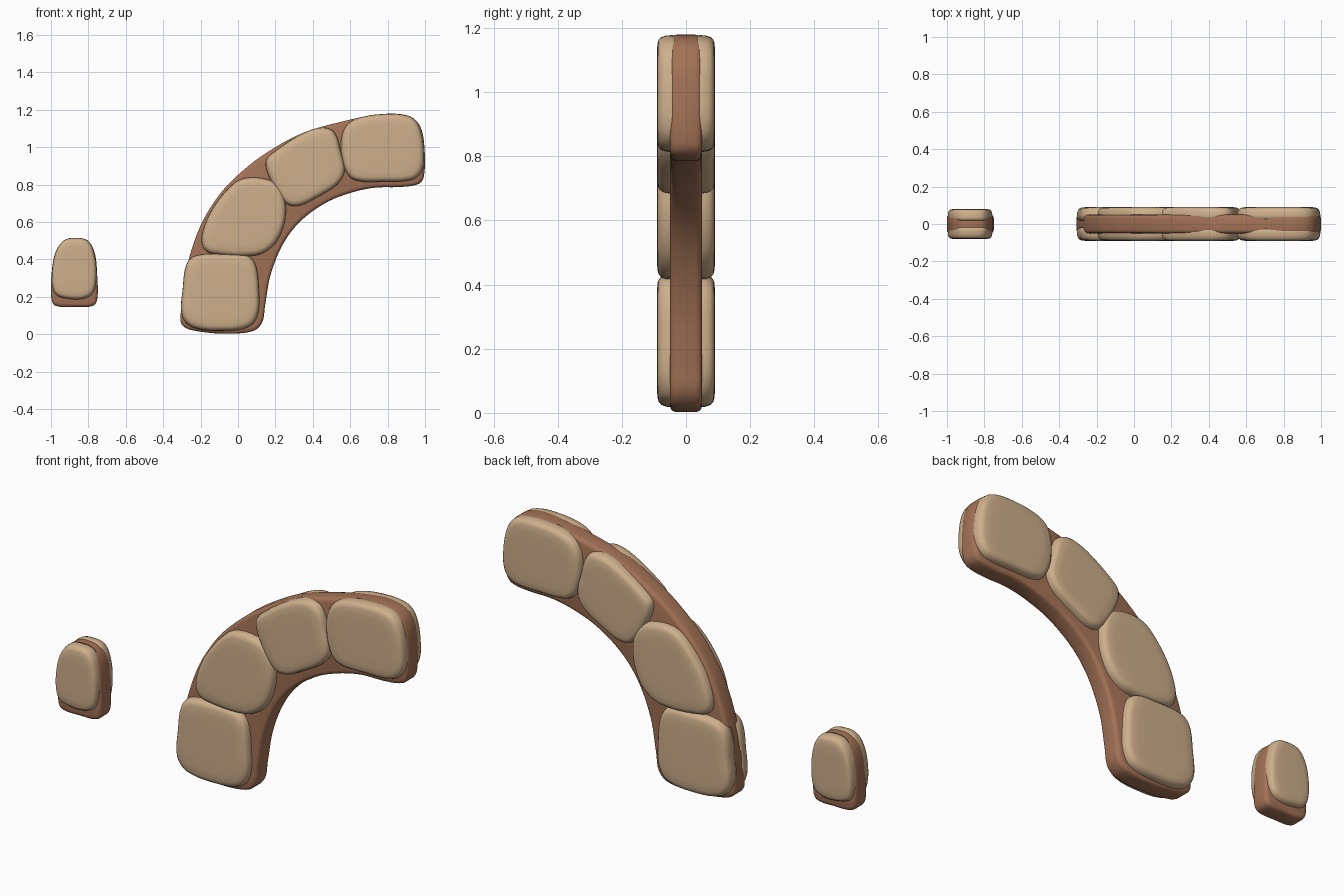
import bpy, bmesh
from mathutils import Vector


def material(name, rgb):
    m = bpy.data.materials.new(name)
    m.diffuse_color = (*rgb, 1)
    return m


TAN = material("tan stone", (0.62, 0.43, 0.26))
BROWN = material("brown mortar", (0.37, 0.17, 0.093))


def smooth_outline(pts, steps=6):
    """Closed centripetal-like Catmull-Rom curve through (x, z) points, made anticlockwise."""
    p = [Vector(q) for q in pts]
    n = len(p)
    if sum(p[i].cross(p[(i + 1) % n]) for i in range(n)) < 0:
        p.reverse()
    out = []
    for i in range(n):
        a, b, c, d = p[i - 1], p[i], p[(i + 1) % n], p[(i + 2) % n]
        # tangents limited by the span length so uneven spacing does not overshoot
        span = (c - b).length
        tb = (c - a).normalized() * span
        tc = (d - b).normalized() * span
        for k in range(steps):
            t = k / steps
            out.append(b * (2*t**3 - 3*t**2 + 1) + tb * (t**3 - 2*t**2 + t)
                       + c * (3*t**2 - 2*t**3) + tc * (t**3 - t**2))
    return out


def loft(name, rings, mat):
    """Skin rings of (outline, y) from back to front, with end caps."""
    bm = bmesh.new()
    loops = [[bm.verts.new((q.x, y, q.y)) for q in ring] for ring, y in rings]
    n = len(loops[0])
    for a, b in zip(loops, loops[1:]):
        for i in range(n):
            j = (i + 1) % n
            bm.faces.new((a[i], a[j], b[j], b[i]))
    bm.faces.new(loops[0])
    bm.faces.new(loops[-1])
    bmesh.ops.recalc_face_normals(bm, faces=bm.faces)
    bmesh.ops.triangulate(bm, faces=[f for f in bm.faces if len(f.verts) > 4])
    me = bpy.data.meshes.new(name)
    bm.to_mesh(me)
    bm.free()
    me.materials.append(mat)
    for f in me.polygons:
        f.use_smooth = True
    ob = bpy.data.objects.new(name, me)
    bpy.context.collection.objects.link(ob)


def slab(name, pts, half):
    """Mortar core with softened rims."""
    o = smooth_outline(pts)
    n = len(o)

    def inset(d):
        res = []
        for i in range(n):
            t = (o[(i + 1) % n] - o[i - 1]).normalized()
            res.append(o[i] + Vector((-t.y, t.x)) * d)
        return res

    prof = [(0.02, half), (0.009, half - 0.003), (0.003, half - 0.009), (0, half - 0.02)]
    rings = [(inset(d), -y) for d, y in prof] + [(inset(d), y) for d, y in reversed(prof)]
    loft(name, rings, BROWN)


def stone(name, pts, depth):
    """A pillow shaped stone on the front and its twin on the back."""
    o = smooth_outline(pts)
    c = sum(o, Vector((0, 0))) / len(o)
    prof = [(0.99, 0.02), (1.0, depth - 0.045), (0.99, depth - 0.027), (0.965, depth - 0.014),
            (0.925, depth - 0.006), (0.86, depth - 0.002), (0.7, depth), (0.35, depth), (0.02, depth)]
    for side, s in (("front", -1), ("back", 1)):
        loft(f"{name}_{side}", [([c + (q - c) * k for q in o], s * y) for k, y in prof], TAN)


# curved mortar core of the broken arch
slab("arch_core", [
    (-0.308, 0.08), (-0.28, 0.33), (-0.205, 0.57), (-0.10, 0.745), (0.01, 0.86), (0.145, 0.965),
    (0.34, 1.073), (0.55, 1.135), (0.76, 1.176), (0.91, 1.168), (0.975, 1.11), (0.998, 0.98),
    (0.993, 0.84), (0.965, 0.803), (0.87, 0.787), (0.73, 0.783), (0.60, 0.755), (0.465, 0.70),
    (0.33, 0.60), (0.24, 0.48), (0.175, 0.32), (0.145, 0.155), (0.128, 0.06), (0.075, 0.015),
    (-0.09, 0.003), (-0.25, 0.022), (-0.295, 0.045)], 0.05)

# four facing stones along the arch
stone("arch_stone_1", [
    (-0.30, 0.10), (-0.295, 0.25), (-0.275, 0.375), (-0.225, 0.42), (-0.09, 0.43), (0.05, 0.42),
    (0.095, 0.37), (0.112, 0.24), (0.108, 0.11), (0.06, 0.04), (-0.07, 0.018), (-0.24, 0.035)], 0.091)
stone("arch_stone_2", [
    (-0.19, 0.47), (-0.185, 0.56), (-0.13, 0.68), (-0.03, 0.80), (0.04, 0.835), (0.15, 0.83),
    (0.225, 0.79), (0.255, 0.70), (0.245, 0.58), (0.19, 0.475), (0.09, 0.42), (-0.14, 0.43)], 0.091)
stone("arch_stone_3", [
    (0.148, 0.92), (0.20, 0.98), (0.35, 1.075), (0.45, 1.105), (0.515, 1.08), (0.55, 0.98),
    (0.57, 0.87), (0.53, 0.80), (0.42, 0.73), (0.32, 0.685), (0.255, 0.70), (0.18, 0.81)], 0.091)
stone("arch_stone_4", [
    (0.55, 1.02), (0.575, 1.11), (0.64, 1.155), (0.78, 1.177), (0.915, 1.165), (0.97, 1.11),
    (0.995, 0.98), (0.985, 0.875), (0.93, 0.825), (0.78, 0.815), (0.62, 0.825), (0.568, 0.89)], 0.091)

# small detached block
slab("small_block_core", [
    (-0.998, 0.19), (-0.996, 0.33), (-0.975, 0.44), (-0.93, 0.50), (-0.87, 0.512), (-0.80, 0.495),
    (-0.765, 0.43), (-0.753, 0.32), (-0.752, 0.19), (-0.775, 0.152), (-0.87, 0.145), (-0.975, 0.152)], 0.05)
stone("small_block_stone", [
    (-0.994, 0.27), (-0.992, 0.36), (-0.972, 0.445), (-0.93, 0.502), (-0.87, 0.515), (-0.80, 0.498),
    (-0.765, 0.42), (-0.757, 0.31), (-0.775, 0.22), (-0.83, 0.188), (-0.92, 0.19), (-0.975, 0.212)], 0.08)
